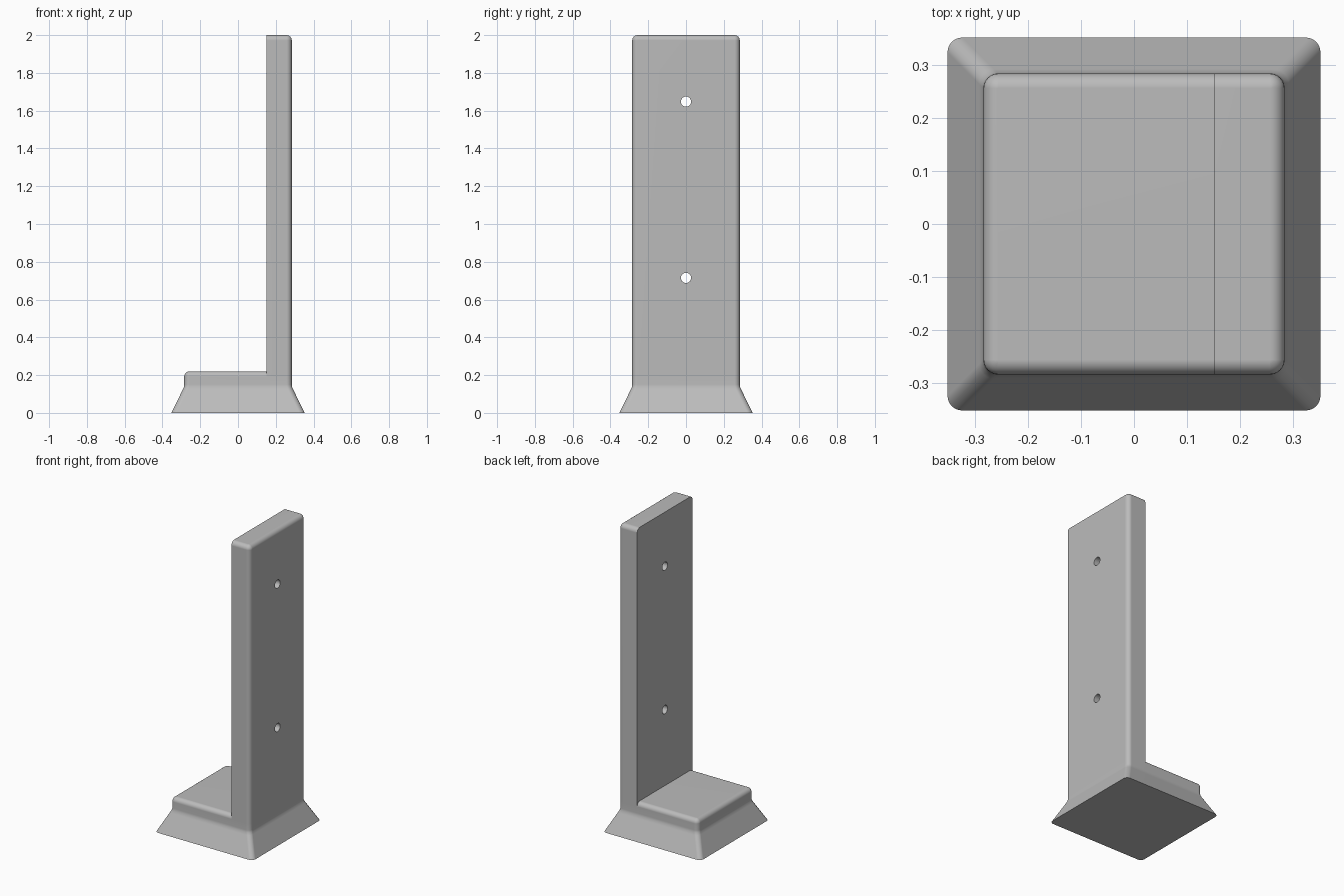
import bpy, bmesh
from math import sin, cos, pi

if "Cube" in bpy.data.objects:
    bpy.data.objects.remove(bpy.data.objects["Cube"])

SEG = 6            # segments per rounded corner
R = 0.028          # edge rounding
NECK = 0.285       # half width of the upright part
SPLIT = 0.152      # inner face of the post


def ring(bm, half, r, z):
    """Rounded square loop of vertices."""
    c, out = half - r, []
    for q, (sx, sy) in enumerate([(1, 1), (-1, 1), (-1, -1), (1, -1)]):
        for i in range(SEG + 1):
            a = (q + i / SEG) * pi / 2
            out.append(bm.verts.new((sx * c + r * cos(a), sy * c + r * sin(a), z)))
    return out


def add_half(bm, top, keep_right):
    """Flared, rounded tower up to a height, kept on one side of the split."""
    part = bmesh.new()
    rows = [(0.353, R, 0), (0.293, R, 0.122), (0.287, R, 0.136), (NECK, R, 0.15),
            (NECK, R, 0.192)]
    for i in range(SEG + 1):
        a = i / SEG * pi / 2
        rows.append((NECK - R + R * cos(a), R * cos(a), top - R + R * sin(a)))
    loops = [ring(part, *row) for row in rows]
    n = len(loops[0])
    for lo, hi in zip(loops, loops[1:]):
        for i in range(n):
            j = (i + 1) % n
            part.faces.new((lo[i], lo[j], hi[j], hi[i]))
    part.faces.new(loops[0][::-1])
    part.faces.new(loops[-1])
    bmesh.ops.remove_doubles(part, verts=part.verts, dist=1e-5)
    bmesh.ops.bisect_plane(part, geom=part.verts[:] + part.edges[:] + part.faces[:],
                           plane_co=(SPLIT, 0, 0), plane_no=(1, 0, 0),
                           clear_inner=keep_right, clear_outer=not keep_right)
    tmp = bpy.data.meshes.new("tmp")
    part.to_mesh(tmp)
    part.free()
    bm.from_mesh(tmp)
    bpy.data.meshes.remove(tmp)


# Low step and tall post, welded into one body
bm = bmesh.new()
add_half(bm, 0.22, False)
add_half(bm, 2.0, True)
bmesh.ops.remove_doubles(bm, verts=bm.verts, dist=1e-4)
bmesh.ops.holes_fill(bm, edges=[e for e in bm.edges if e.is_boundary], sides=0)
bmesh.ops.recalc_face_normals(bm, faces=bm.faces)
mesh = bpy.data.meshes.new("stand")
bm.to_mesh(mesh)
bm.free()
stand = bpy.data.objects.new("stand", mesh)
bpy.context.collection.objects.link(stand)

grey = bpy.data.materials.new("plain grey")
grey.diffuse_color = (0.5, 0.5, 0.5, 1)
grey.use_nodes = True
grey.node_tree.nodes["Principled BSDF"].inputs["Base Color"].default_value = grey.diffuse_color
mesh.materials.append(grey)

# Two screw holes through the post
for k, z in enumerate((0.715, 1.648)):
    bpy.ops.mesh.primitive_cylinder_add(vertices=32, radius=0.027, depth=0.4,
                                        location=(0.22, 0, z), rotation=(0, pi / 2, 0))
    cutter = bpy.context.object
    cutter.name = f"hole_cutter_{k + 1}"
    cutter.data.materials.append(grey)
    cutter.hide_render = True
    cutter.hide_set(True)
    mod = stand.modifiers.new(f"hole_{k + 1}", "BOOLEAN")
    mod.operation, mod.solver, mod.object = "DIFFERENCE", "EXACT", cutter

# Apply the holes, then smooth the rounded edges
bpy.ops.object.select_all(action="DESELECT")
stand.select_set(True)
bpy.context.view_layer.objects.active = stand
for name in [m.name for m in stand.modifiers]:
    bpy.ops.object.modifier_apply(modifier=name)
bpy.ops.object.shade_smooth_by_angle(angle=pi / 6)
weighted = stand.modifiers.new("weighted_normals", "WEIGHTED_NORMAL")
weighted.keep_sharp = True
